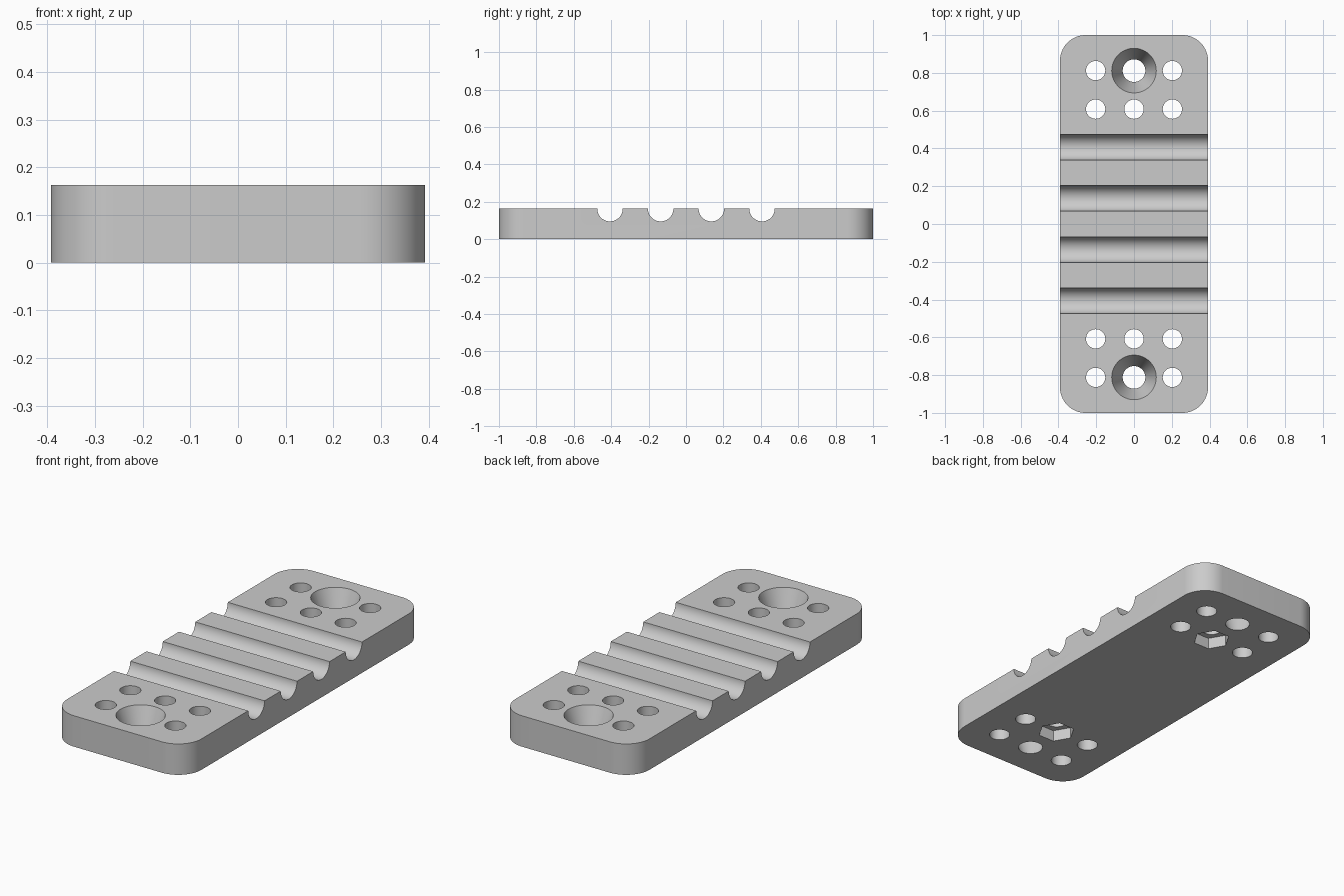
import bpy, bmesh
from math import radians, pi
from mathutils import Matrix, Vector

cube = bpy.data.objects.get("Cube")
if cube:
    bpy.data.objects.remove(cube, do_unlink=True)

WIDTH, LENGTH, HEIGHT = 0.784, 2.0, 0.163
CORNER = 0.136
OVER = 0.02                      # how far cutters pass the surface

grey = bpy.data.materials.new("plain grey")
grey.use_nodes = True
colour = (0.6, 0.6, 0.6, 1)
grey.diffuse_color = colour
grey.node_tree.nodes["Principled BSDF"].inputs["Base Color"].default_value = colour


def add_object(name, bm):
    bmesh.ops.recalc_face_normals(bm, faces=bm.faces)
    mesh = bpy.data.meshes.new(name)
    bm.to_mesh(mesh)
    bm.free()
    mesh.materials.append(grey)
    obj = bpy.data.objects.new(name, mesh)
    bpy.context.collection.objects.link(obj)
    return obj


def add_cone(bm, x, y, z0, z1, r0, r1, sides):
    """Vertical cone or cylinder from z0 to z1, first corner on the x axis."""
    turn = Matrix.Rotation(pi / 2, 4, 'Z') if sides == 6 else Matrix()
    bmesh.ops.create_cone(bm, cap_ends=True, segments=sides, radius1=r0, radius2=r1,
                          depth=z1 - z0,
                          matrix=Matrix.Translation((x, y, (z0 + z1) / 2)) @ turn)


# Plate: a box with rounded upright corners
bm = bmesh.new()
bmesh.ops.create_cube(bm, size=1, matrix=Matrix.Translation((0, 0, HEIGHT / 2))
                      @ Matrix.Diagonal((WIDTH, LENGTH, HEIGHT, 1)))
upright = [e for e in bm.edges if abs((e.verts[0].co - e.verts[1].co).z) > 0.1]
bmesh.ops.bevel(bm, geom=upright, offset=CORNER, segments=16, profile=0.5, affect='EDGES')
plate = add_object("clamp_plate", bm)

# Half-round grooves across the plate
bm = bmesh.new()
for i in range(4):
    y = (i - 1.5) * 0.271
    bmesh.ops.create_cone(bm, cap_ends=True, segments=64, radius1=0.068, radius2=0.068,
                          depth=WIDTH + 2 * OVER,
                          matrix=Matrix.Translation((0, y, HEIGHT))
                          @ Matrix.Rotation(pi / 2, 4, 'Y'))
grooves = add_object("groove_cutter", bm)

# Small through holes and tapered screw holes, mirrored at both ends
bm = bmesh.new()
slope = (0.118 - 0.06) / HEIGHT
for end in (-1, 1):
    for x in (-0.203, 0, 0.203):
        add_cone(bm, x, end * 0.608, -OVER, HEIGHT + OVER, 0.051, 0.051, 48)
    for x in (-0.203, 0.203):
        add_cone(bm, x, end * 0.812, -OVER, HEIGHT + OVER, 0.051, 0.051, 48)
    add_cone(bm, 0, end * 0.812, -OVER, HEIGHT + OVER,
             0.06 - slope * OVER, 0.118 + slope * OVER, 64)
holes = add_object("hole_cutter", bm)

# Six-sided nut pockets underneath
bm = bmesh.new()
for end in (-1, 1):
    add_cone(bm, 0, end * 0.608, -OVER, 0.06, 0.092, 0.092, 6)
pockets = add_object("nut_pocket_cutter", bm)

# Cut the plate, then drop the cutters
bpy.ops.object.select_all(action='DESELECT')
bpy.context.view_layer.objects.active = plate
plate.select_set(True)
for cutter in (grooves, holes, pockets):
    cutter.hide_render = True
    cut = plate.modifiers.new(cutter.name, 'BOOLEAN')
    cut.operation = 'DIFFERENCE'
    cut.solver = 'EXACT'
    cut.object = cutter
    bpy.ops.object.modifier_apply(modifier=cut.name)
    bpy.data.objects.remove(cutter, do_unlink=True)

bpy.ops.object.shade_smooth_by_angle(angle=radians(30))
